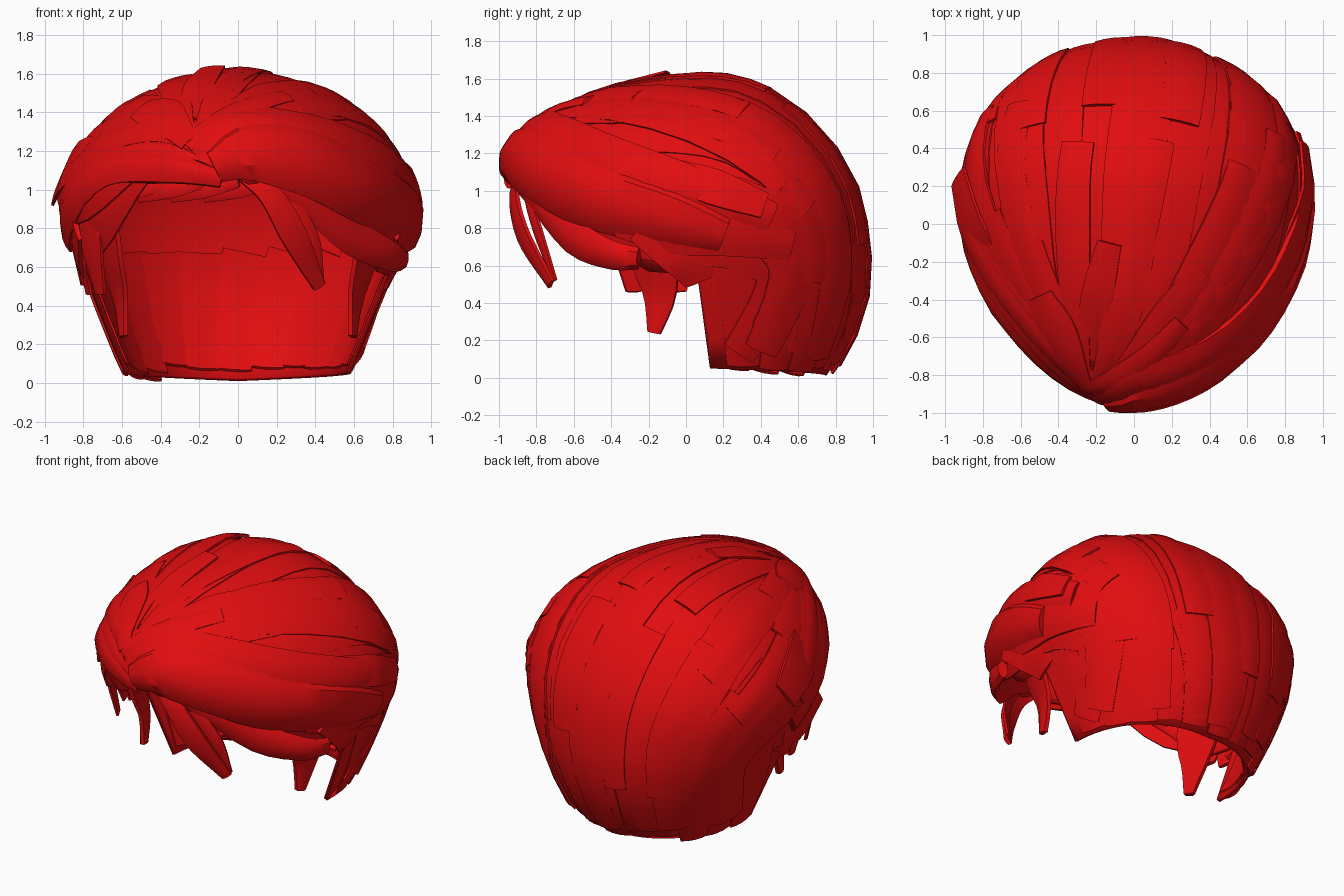
import bpy, bmesh, math, random
from mathutils import Vector
from mathutils.bvhtree import BVHTree

cube = bpy.data.objects.get("Cube")
if cube:
    bpy.data.objects.remove(cube)
random.seed(4)

red = bpy.data.materials.new("hair red")
red.use_nodes = True
red.diffuse_color = (0.75, 0.004, 0.005, 1)
red.node_tree.nodes["Principled BSDF"].inputs["Base Color"].default_value = red.diffuse_color

CENTRE = Vector((0, 0.1, 0.75))
MID_Y = 0.15
# Head sections: height, half width, front y, back y
SECTIONS = [(0.0, .56, -.6, .74), (.1, .61, -.65, .83), (.4, .73, -.78, .95), (.6, .81, -.85, .965),
            (.85, .89, -.9, .94), (1.0, .89, -.93, .9), (1.2, .8, -.93, .8), (1.35, .66, -.8, .67),
            (1.45, .53, -.62, .56), (1.53, .36, -.42, .42), (1.58, .18, -.15, .28), (1.6, .01, .14, .16)]


def surface(angle, z):
    """Point on the head form; angle 0 faces the front, which is more pointed than the back."""
    z = max(0, min(1.6, z))
    for a, b in zip(SECTIONS, SECTIONS[1:]):
        if z <= b[0]:
            f = (z - a[0]) / (b[0] - a[0])
            w, front, back = (a[i] + (b[i] - a[i]) * f for i in (1, 2, 3))
            break
    s, c = math.sin(angle), math.cos(angle)
    power = 1.06 if c > 0 else .93
    y = MID_Y + (front - MID_Y if c > 0 else MID_Y - back) * math.copysign(abs(c) ** power, c)
    return Vector((w * math.copysign(abs(s) ** power, s), y, z))


def hairline(angle):
    """Lower edge of the cap: forehead, temples, then nape."""
    a = abs(math.degrees(angle))
    steps = [(0, 1.05), (40, 1.03), (58, .72), (66, .57), (84, .55), (88, .05), (180, .01)]
    for p, q in zip(steps, steps[1:]):
        if a <= q[0] + .01:
            return p[1] + (q[1] - p[1]) * (a - p[0]) / (q[0] - p[0])
    return steps[-1][1]


def loft(bottom, columns=90, rows=16):
    bm = bmesh.new()
    angles = [-math.pi + 2 * math.pi * i / columns for i in range(columns)]
    grid = []
    for r in range(rows + 1):
        k = math.cos(r / rows * math.pi / 2)
        grid.append([bm.verts.new(surface(a, bottom(a) + (1.6 - bottom(a)) * k)) for a in angles])
    for up, low in zip(grid, grid[1:]):
        for i in range(columns):
            j = (i + 1) % columns
            bm.faces.new((up[i], low[i], low[j], up[j]))
    bm.faces.new(grid[0])
    bmesh.ops.recalc_face_normals(bm, faces=bm.faces)
    return bm


def finish(bm, name):
    mesh = bpy.data.meshes.new(name)
    bm.to_mesh(mesh)
    bm.free()
    obj = bpy.data.objects.new(name, mesh)
    bpy.context.collection.objects.link(obj)
    mesh.materials.append(red)
    bpy.ops.object.select_all(action="DESELECT")
    obj.select_set(True)
    bpy.context.view_layer.objects.active = obj
    bpy.ops.object.shade_smooth_by_angle(angle=math.radians(35))
    return obj


form = loft(lambda a: 0)
TREE = BVHTree.FromBMesh(form)
form.free()


def project(p):
    hit = TREE.ray_cast(CENTRE, (p - CENTRE).normalized())[0]
    return hit if hit else p


def curve_at(pts, t):
    """Smooth curve through the points."""
    x = min(max(t, 0), 1) * (len(pts) - 1)
    i = min(int(x), len(pts) - 2)
    f = x - i
    p1, p2 = pts[i], pts[i + 1]
    p0 = pts[i - 1] if i else p1 * 2 - p2
    p3 = pts[i + 2] if i + 2 < len(pts) else p2 * 2 - p1
    return (p1 * 2 + (p2 - p0) * f + (p0 * 2 - p1 * 5 + p2 * 4 - p3) * f * f
            + (p1 * 3 - p0 - p2 * 3 + p3) * f ** 3) / 2


PLATE = ((-1, .5), (-.5, .9), (0, 1), (.5, .9), (1, .5), (1, -.5), (0, -.5), (-1, -.5))
ROLL = ((-1, 0), (-.6, .8), (0, 1), (.6, .8), (1, 0), (.6, -.8), (0, -1), (-.6, -.8))


def strand(name, points, widths, lift=.0, thick=.02, hug=True, n=14, start=0, end=1, section=PLATE):
    """Flattened lock along a path, either hugging the head or hanging free."""
    pts = [Vector(p) for p in points]
    wide = [Vector((w, 0, 0)) for w in widths]
    ts = [start + (end - start) * i / n for i in range(n + 1)]
    path = [curve_at(pts, t) for t in ts]
    if hug:
        path = [project(p) for p in path]
    bm = bmesh.new()
    rings = []
    for i, p in enumerate(path):
        tangent = (path[min(i + 1, n)] - path[max(i - 1, 0)]).normalized()
        side = tangent.cross(p - CENTRE).normalized()
        w = curve_at(wide, ts[i]).x / 2
        ring = []
        for u, h in section:
            q = p + side * w * u
            if hug:
                q = project(q)
            out = (q - CENTRE).normalized() if hug else side.cross(tangent).normalized()
            ring.append(bm.verts.new(q + out * (lift + thick * h)))
        rings.append(ring)
    for a, b in zip(rings, rings[1:]):
        for k in range(8):
            m = (k + 1) % 8
            bm.faces.new((a[k], a[m], b[m], b[k]))
    bm.faces.new(rings[0])
    bm.faces.new(rings[-1])
    bmesh.ops.recalc_face_normals(bm, faces=bm.faces)
    return finish(bm, name)


# Hollow cap under the locks
cap = finish(loft(hairline), "hair_cap")
solid = cap.modifiers.new("thickness", "SOLIDIFY")
solid.thickness = .025
solid.offset = -1


# Long locks combed from the forehead over the crown to the nape
def combed(s):
    a = s * math.pi / 2
    sx, c = math.sin(a), math.cos(a)
    return [(-.16 + .2 * s, -.8, 1.22), (.75 * sx - .06 * c, -.4, .8 + .8 * c), (sx, .3, .72 + .9 * c),
            (.9 * sx + .08 * c, .6 + .3 * c, .5 + .4 * c), (.62 * sx, .25 + .55 * c, .07)]


for i in range(15):
    s = -1 + 2 * i / 14
    strand(f"crown_lock_{i}", combed(s), (.08, .24, .31, .28, .17), .012 * (i * 2 % 3), .012,
           n=18, end=random.uniform(.97, 1))

# Shorter overlapping locks ending on the crown, sides and back
CROWN_ENDS = [(-.31, .45, 1.55), (.13, .45, 1.56), (-.54, -.1, 1.42), (.36, -.25, 1.5), (.55, .3, 1.4),
              (.72, .45, 1.15), (-.72, .05, 1.25), (-.8, .6, .95), (.76, .66, .9), (-.6, .65, 1.2)]
for i, tip in enumerate(CROWN_ENDS):
    root = Vector((-.2 + .12 * tip[0], -.8, 1.24))
    bow = root.lerp(Vector(tip), .5) + Vector((tip[0] * .12, 0, .12))
    strand(f"layer_lock_{i}", [root, bow, tip], (.07, .18, .17), .028, .014, n=10)
for i in range(8):
    s = -.9 + 1.8 * i / 7
    begin = random.uniform(.5, .62)
    strand(f"back_lock_{i}", combed(s), (.1, .17, .2, .21, .14), random.uniform(.02, .028), .012,
           start=begin, end=begin + random.uniform(.2, .33), n=9)

# Nape locks hanging down the back and sides, outside and inside the cap
for i in range(11):
    a = math.radians(100 + 16 * i)
    p = [surface(a + d, z) for d, z in ((-.1, .75), (0, .4), (.04, random.uniform(.03, .07)))]
    strand(f"nape_lock_{i}", p, (.24, .25, .17), .008 * (i % 3), .012, n=8)
    p[0] = surface(a - .05, .67)
    strand(f"inner_nape_lock_{i}", p, (.27, .27, .2), -.035, .01, n=8)

# Big roll swept from the parting to the left side
strand("swept_roll", [(-.12, -.88, 1.1), (.08, -.9, 1.2), (.36, -.75, 1.13), (.65, -.5, .98),
                      (.86, -.1, .86), (.88, .2, .76)], (.18, .34, .4, .38, .32, .2), .03, .055,
       n=20, section=ROLL)
strand("swept_roll_top", [(-.16, -.85, 1.1), (-.02, -.8, 1.33), (.3, -.7, 1.3), (.65, -.4, 1.16),
                          (.85, 0, 1.02), (.85, .45, .85)], (.12, .2, .22, .24, .22, .16), .03, .03, n=18)
strand("swept_roll_lower", [(.02, -.92, 1.08), (.3, -.8, .98), (.58, -.6, .76), (.78, -.4, .66),
                            (.84, -.25, .64)], (.08, .16, .2, .16, .12), .01, .035, hug=False, section=ROLL)
strand("swept_side_tip", [(.8, -.35, .9), (.9, -.05, .8), (.92, .25, .76), (.84, .6, .7)],
       (.3, .28, .22, .15), .03, .02)

# Loose wisps in front of the forehead
strand("forehead_wisp", [(.0, -.88, 1.1), (.16, -.92, .98), (.29, -.87, .76), (.42, -.72, .5)],
       (.08, .12, .14, .07), 0, .02, hug=False)
strand("forehead_wisp_thin", [(.08, -.86, 1.1), (.26, -.84, .95), (.38, -.78, .75), (.43, -.7, .52)],
       (.05, .07, .08, .03), 0, .015, hug=False)

# Fringe swept to the right side
for i in range(5):
    up = .075 * i
    strand(f"right_fringe_{i}", [(-.08, -.9, 1.04 + up * .4), (-.36, -.76, 1.08 + up), (-.66, -.5, 1.08 + up),
                                 (-.86, -.15, .9 + up), (-.9, .15, .72 + up)],
           (.08, .13, .16, .2, .14), .025 - .008 * (i % 3), .028, end=.97 - .06 * (i % 3))

# Short locks tucked under the fringe, curling towards the right temple
for i in range(4):
    x = -.5 + .17 * i
    y = -.75 + .5 * x * x
    strand(f"under_fringe_{i}", [(x + .16, y - .04, 1.06), (x, y, 1.02), (x - .18, y + .12, .98)],
           (.1, .13, .1), 0, .025, hug=False, n=6, section=ROLL)
strand("temple_curl", [(-.55, -.58, 1.04), (-.7, -.42, .96), (-.83, -.2, .92)], (.14, .2, .14), 0, .04,
       hug=False, n=8, section=ROLL)

# Temple locks
for i in range(4):
    y = -.34 + .12 * i
    x = -.75 - .03 * i
    strand(f"right_temple_{i}", [(x, y, .98), (x - .01, y + .03, .75), (x + .04, y + .06, .46 + .05 * (i % 2))],
           (.2, .22, .09), 0, .015, hug=False, n=6)
for side in (-1, 1):
    strand(f"sideburn_{side}", [(side * .7, -.2, .95), (side * .66, -.17, .65), (side * .61, -.14, .44),
                                (side * .59, -.17, .24)], (.3, .28, .18, .07), 0, .025, hug=False, n=8)
    strand(f"ear_lock_{side}", [(side * .84, -.2, .85), (side * .83, .0, .66), (side * .77, .08, .52)],
           (.3, .28, .18), 0, .02, hug=False, n=6)

# Raised tufts on the crown and sides
strand("crown_tuft", [(-.25, -.72, 1.36), (-.2, -.4, 1.54), (-.13, -.1, 1.63)], (.1, .17, .13), 0, .012, hug=False, n=6)
strand("front_tuft", [(-.24, -.82, 1.22), (-.4, -.6, 1.4), (-.52, -.4, 1.45)], (.1, .22, .15), .04, .015, n=8)
strand("right_tuft", [(-.7, -.3, 1.2), (-.86, -.02, 1.13), (-.93, .25, 1.0)], (.2, .28, .2), 0, .015, hug=False, n=6)
strand("left_tuft", [(.82, -.1, 1.1), (.92, .15, 1.02), (.9, .42, .92)], (.16, .2, .14), 0, .015, hug=False, n=6)
strand("parting_lock", [(-.25, -.82, 1.2), (-.05, -.77, 1.36), (.25, -.52, 1.48)], (.08, .14, .1), .035, .02, n=8)
